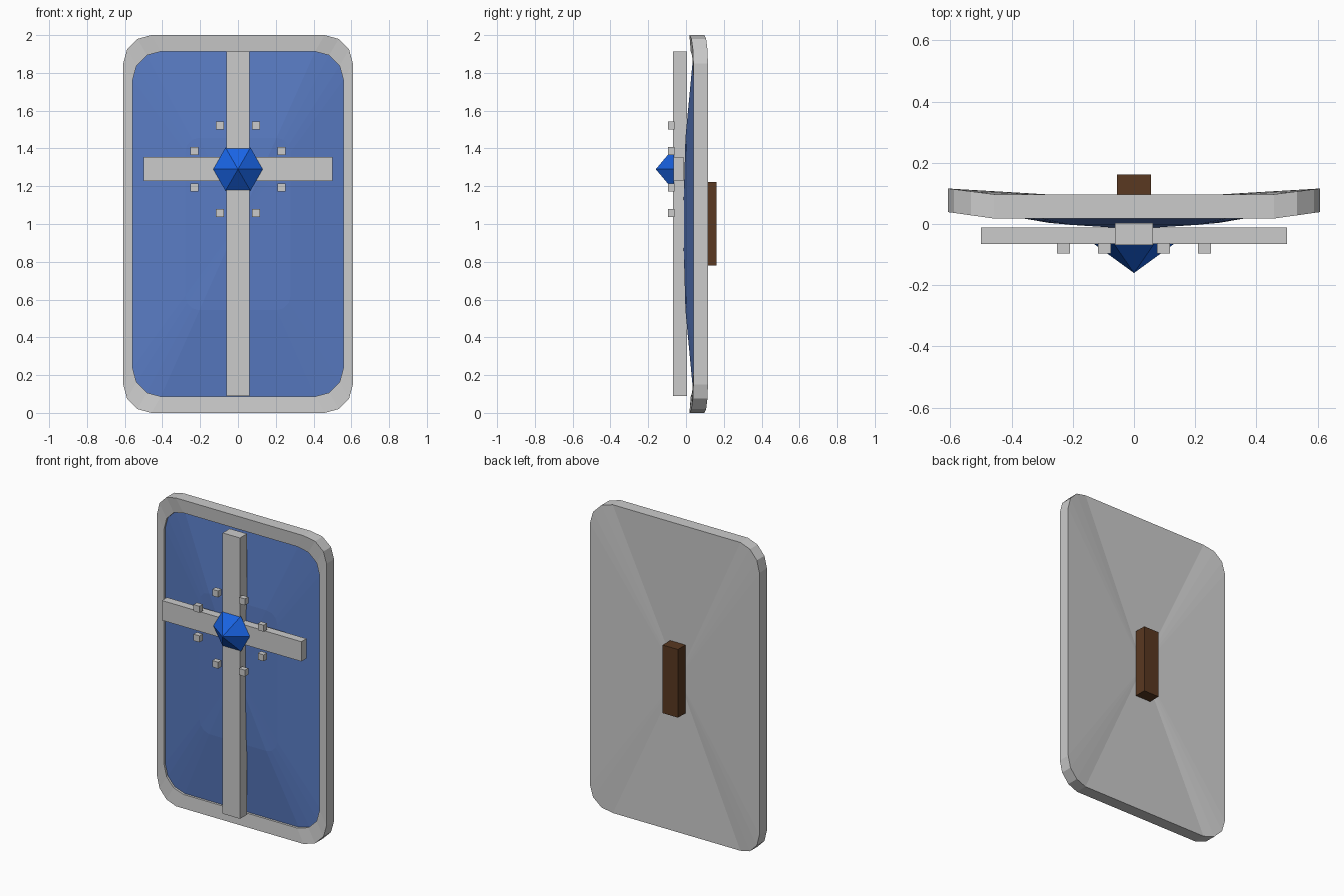
import bpy, bmesh, math

if "Cube" in bpy.data.objects:
    bpy.data.objects.remove(bpy.data.objects["Cube"])

MID_Z = 1.0


def material(name, rgb):
    m = bpy.data.materials.new(name)
    m.diffuse_color = (*rgb, 1)
    m.use_nodes = True
    m.node_tree.nodes["Principled BSDF"].inputs["Base Color"].default_value = m.diffuse_color
    return m


BLUE = material("panel_blue", (0.10, 0.20, 0.55))
GEM = material("gem_blue", (0.01, 0.13, 0.80))
BROWN = material("leather_brown", (0.10, 0.04, 0.015))


def finish(bm, name, mat=None):
    bmesh.ops.recalc_face_normals(bm, faces=bm.faces[:])
    me = bpy.data.meshes.new(name)
    bm.to_mesh(me)
    bm.free()
    ob = bpy.data.objects.new(name, me)
    bpy.context.collection.objects.link(ob)
    if mat:
        me.materials.append(mat)
    return ob


def ring(bm, hx, hz, y_top, y_side, r=0.15, scale=1.0):
    """Rounded rectangle, three segments per corner, sides swept back."""
    verts = []
    for sx, sz, start in ((1, 1, 0), (-1, 1, 90), (-1, -1, 180), (1, -1, 270)):
        for i in range(4):
            a = math.radians(start + 30 * i)
            x = sx * (hx - r) + r * math.cos(a)
            z = sz * (hz - r) + r * math.sin(a)
            t = (abs(x) - hx + r) / r
            y = y_top + (y_side - y_top) * t
            verts.append(bm.verts.new((x * scale, y, MID_Z + z * scale)))
    return verts


def bridge(bm, a, b):
    n = len(a)
    for i in range(n):
        j = (i + 1) % n
        bm.faces.new((a[i], a[j], b[j], b[i]))


def fan(bm, loop, y):
    c = bm.verts.new((0, y, MID_Z))
    for i in range(len(loop)):
        bm.faces.new((loop[i], loop[(i + 1) % len(loop)], c))


def box(name, x, y, z, mat=None):
    bm = bmesh.new()
    bmesh.ops.create_cube(bm, size=1)
    for v in bm.verts:
        v.co = [lo + (hi - lo) * (c + 0.5) for c, (lo, hi) in zip(v.co, (x, y, z))]
    return finish(bm, name, mat)


# Shield body: back, outer edge and raised front rim
bm = bmesh.new()
back = ring(bm, 0.608, 1.0, 0.097, 0.116)
front = ring(bm, 0.608, 1.0, 0.018, 0.039)
lip = ring(bm, 0.558, 0.913, 0.025, 0.039)
inner = ring(bm, 0.558, 0.913, 0.042, 0.054)
fan(bm, back, 0.08)
bridge(bm, back, front)
bridge(bm, front, lip)
bridge(bm, lip, inner)
finish(bm, "shield_body")

# Domed front panel
bm = bmesh.new()
edge = ring(bm, 0.558, 0.913, 0.040, 0.052)
half = ring(bm, 0.558, 0.913, -0.003, 0.004, scale=0.5)
bridge(bm, edge, half)
fan(bm, half, -0.016)
panel = finish(bm, "front_panel", BLUE)
if sum(p.normal.y for p in panel.data.polygons) > 0:
    panel.data.flip_normals()

# Cross bars
box("vertical_bar", (-0.062, 0.062), (-0.068, 0.004), (0.09, 1.912))
box("horizontal_bar", (-0.5, 0.5), (-0.065, -0.012), (1.227, 1.355))

# Six-sided pointed gem
bm = bmesh.new()
tip = bm.verts.new((0, -0.16, 1.29))
base = [bm.verts.new((0.132 * math.cos(k * math.pi / 3), -0.064,
                      1.29 + 0.132 * math.sin(k * math.pi / 3))) for k in range(6)]
for k in range(6):
    bm.faces.new((base[k], base[(k + 1) % 6], tip))
bm.faces.new(base)
finish(bm, "gem", GEM)

# Small studs around the gem
S = 0.021
for sx in (-1, 1):
    for sz in (-1, 1):
        for dx, dz in ((0.23, 0.096), (0.096, 0.231)):
            x, z = sx * dx, 1.29 + sz * dz
            box("stud", (x - S, x + S), (-0.096, -0.062), (z - S, z + S))

# Handle on the back
box("handle", (-0.055, 0.055), (0.06, 0.161), (0.78, 1.222), BROWN)
